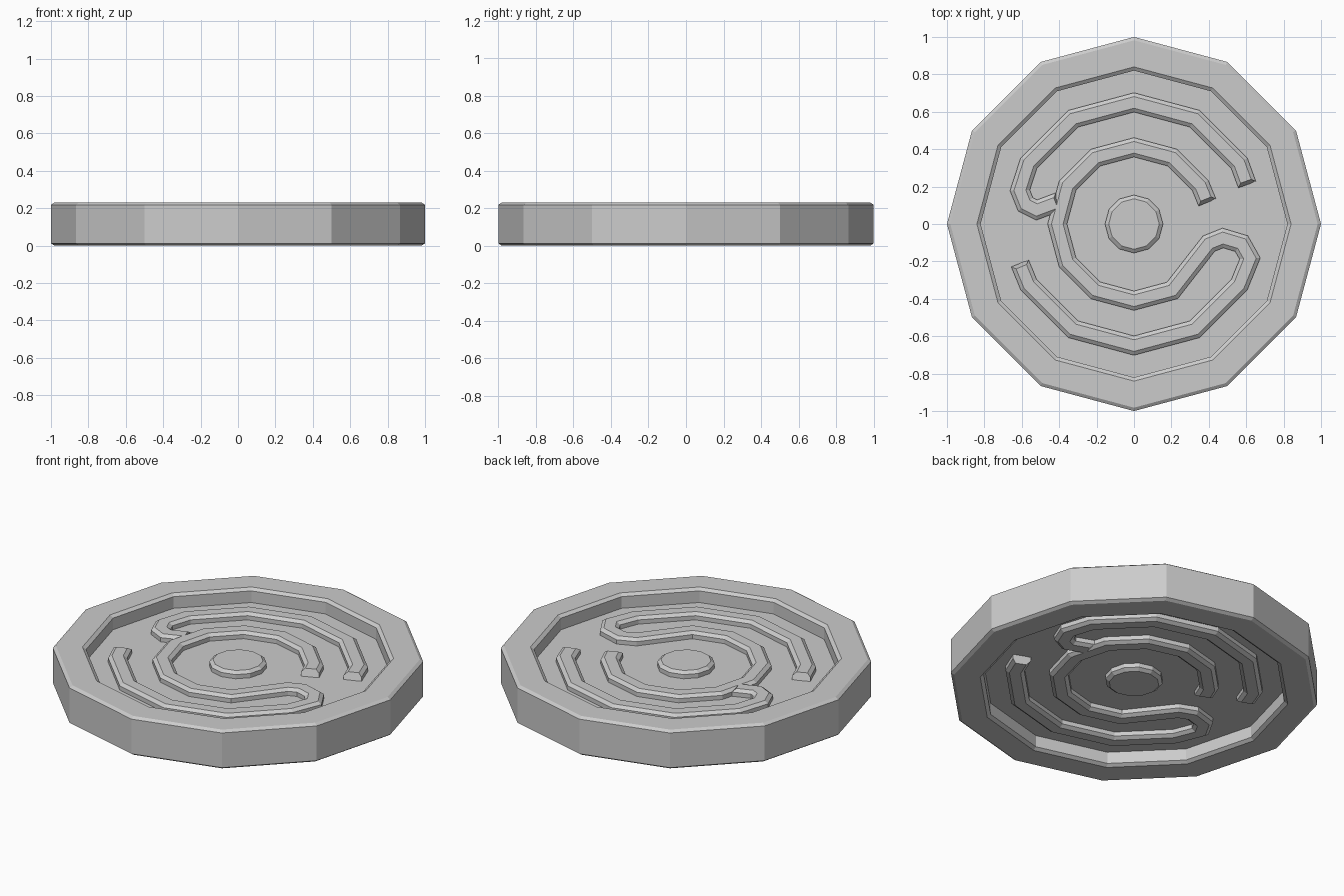
import bpy, bmesh
from math import sin, cos, radians, pi
from mathutils import Vector, Matrix

if "Cube" in bpy.data.objects:
    bpy.data.objects.remove(bpy.data.objects["Cube"])

H, FLOOR, RIDGE = 0.23, 0.147, 0.187
# second face carries the same pattern turned over about the y axis
FLIP = (Matrix.Translation((0, 0, H / 2)) @ Matrix.Rotation(pi, 4, 'Y')
        @ Matrix.Translation((0, 0, -H / 2)))


def finish(bm, name):
    bmesh.ops.remove_doubles(bm, verts=bm.verts, dist=1e-5)
    bmesh.ops.recalc_face_normals(bm, faces=bm.faces)
    me = bpy.data.meshes.new(name)
    bm.to_mesh(me)
    bm.free()
    ob = bpy.data.objects.new(name, me)
    bpy.context.collection.objects.link(ob)
    return ob


def lathe(name, profile, sides=12, mat=Matrix()):
    # turn an (r, z) profile around z; ends on the axis become flat caps
    bm = bmesh.new()
    rings = [[bm.verts.new((r * cos(2 * pi * i / sides), r * sin(2 * pi * i / sides), z))
              for i in range(sides)] for r, z in profile]
    for a, b in zip(rings, rings[1:]):
        for i in range(sides):
            j = (i + 1) % sides
            bm.faces.new((a[i], a[j], b[j], b[i]))
    bm.faces.new(rings[0])
    bm.faces.new(rings[-1])
    bm.transform(mat)
    return finish(bm, name)


def ridge(name, path, mat=Matrix(), w=0.05, c=0.02):
    # sweep a chamfered bar along a flat path with mitred corners
    pts = [Vector(p) for p in path]
    dirs = [(b - a).normalized() for a, b in zip(pts, pts[1:])]
    z0, zs = FLOOR - 0.01, RIDGE - 0.015
    section = [(w, z0, 0), (w, zs, 0), (w - c, RIDGE, c),
               (c - w, RIDGE, c), (-w, zs, 0), (-w, z0, 0)]
    bm = bmesh.new()
    rows = []
    for i, p in enumerate(pts):
        d0, d1 = dirs[max(i - 1, 0)], dirs[min(i, len(dirs) - 1)]
        t = (d0 + d1).normalized()
        n = Vector((-t.y, t.x)) / max(t.dot(d1), 0.5)
        shift = t if i == 0 else (-t if i == len(pts) - 1 else t * 0)
        row = []
        for off, z, inset in section:
            q = p + n * off + shift * inset
            row.append(bm.verts.new((q.x, q.y, z)))
        rows.append(row)
    for a, b in zip(rows, rows[1:]):
        for k in range(6):
            m = (k + 1) % 6
            bm.faces.new((a[k], a[m], b[m], b[k]))
    # end caps
    bm.faces.new(rows[0])
    bm.faces.new(rows[-1])
    bm.transform(mat)
    return finish(bm, name)


def arc(r, a0, a1, step):
    return [(r * cos(radians(a)), r * sin(radians(a))) for a in range(a0, a1 + step, step)]


# Twelve-sided rim with a thin recessed web
top = [(0.82, FLOOR), (0.82, H - 0.014), (0.84, H), (0.982, H), (1.0, H - 0.012)]
lathe("disc_body", top + [(r, H - z) for r, z in reversed(top)])

# Maze ridges: an upper bar hooking into the inner ring,
# and the inner ring hooking out to the lower bar
upper = ([(0.605, 0.21)] + arc(0.65, 30, 150, 30)
         + [(-0.61, 0.18), (-0.58, 0.105), (-0.52, 0.075), (-0.40, 0.12)])
inner = ([(0.392, 0.115)] + arc(0.41, 30, 300, 30)
         + [(0.40, -0.105), (0.475, -0.075), (0.575, -0.105), (0.62, -0.185)]
         + arc(0.65, -30, -150, -30) + [(-0.61, -0.21)])

boss = [(0.155, FLOOR - 0.01), (0.155, RIDGE - 0.015), (0.135, RIDGE)]
for side, m in (("top", Matrix()), ("bottom", FLIP)):
    ridge("upper_ridge_" + side, upper, m)
    ridge("inner_ridge_" + side, inner, m)
    lathe("centre_boss_" + side, boss, 12, m)
